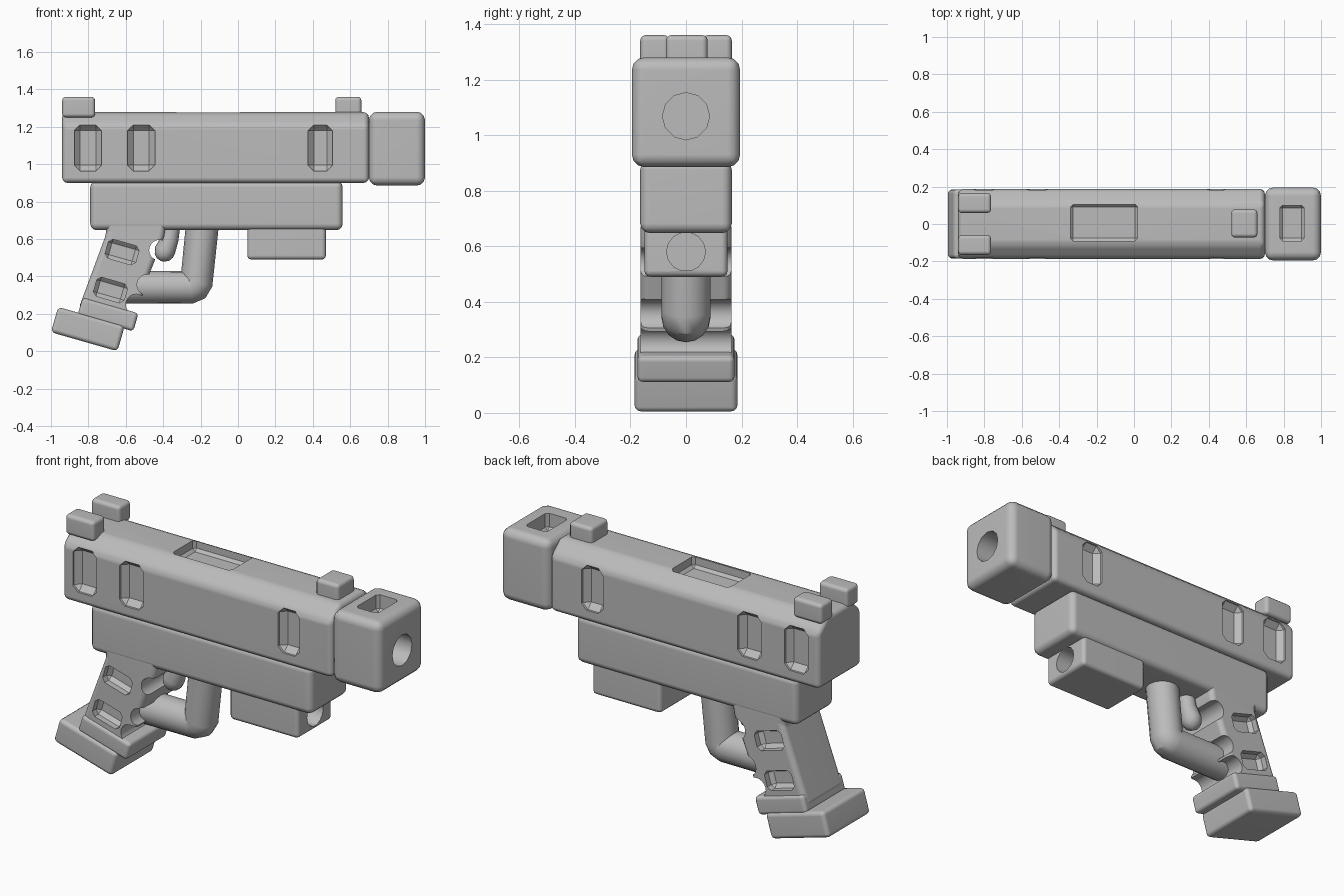
import bpy, bmesh, math
from mathutils import Matrix, Vector

if "Cube" in bpy.data.objects:
    bpy.data.objects.remove(bpy.data.objects["Cube"])

grey = bpy.data.materials.new("plain_grey")
grey.use_nodes = True
COLOUR = (0.5, 0.5, 0.5, 1)
grey.diffuse_color = COLOUR
grey.node_tree.nodes["Principled BSDF"].inputs["Base Color"].default_value = COLOUR


def finish(name, bm, bevel=0.0, segments=3):
    """Turn a bmesh into an object, with rounded edges."""
    bmesh.ops.recalc_face_normals(bm, faces=bm.faces)
    if bevel:
        sharp = [e for e in bm.edges if e.calc_face_angle(0) > 0.3]
        bmesh.ops.bevel(bm, geom=sharp, offset=bevel, segments=segments,
                        profile=0.5, affect='EDGES', clamp_overlap=True)
    mesh = bpy.data.meshes.new(name)
    bm.to_mesh(mesh)
    bm.free()
    mesh.materials.append(grey)
    obj = bpy.data.objects.new(name, mesh)
    bpy.context.collection.objects.link(obj)
    return obj


def box(name, centre, size, bevel=0.02, tilt=0, segments=3):
    bm = bmesh.new()
    bmesh.ops.create_cube(bm, size=1)
    place = Matrix.Translation(centre) @ Matrix.Rotation(math.radians(tilt), 4, 'Y')
    bm.transform(place @ Matrix.Diagonal((*size, 1)))
    return finish(name, bm, bevel, segments)


def span(name, x, y, z, bevel=0.02, segments=3):
    """Box given by its (low, high) extents."""
    centre = [(a + b) / 2 for a, b in (x, y, z)]
    size = [b - a for a, b in (x, y, z)]
    return box(name, centre, size, bevel, 0, segments)


def prism(name, outline, step, bevel):
    """Extrude a closed outline of 3D points along step."""
    bm = bmesh.new()
    face = bm.faces.new([bm.verts.new(p) for p in outline])
    new = bmesh.ops.extrude_face_region(bm, geom=[face])["geom"]
    bmesh.ops.translate(bm, vec=step, verts=[v for v in new if isinstance(v, bmesh.types.BMVert)])
    return finish(name, bm, bevel)


def rod(name, centre, axis, radius, length, sides):
    bm = bmesh.new()
    bmesh.ops.create_cone(bm, cap_ends=True, segments=sides, radius1=radius,
                          radius2=radius, depth=length)
    turn = Vector((0, 0, 1)).rotation_difference(Vector(axis)).to_matrix().to_4x4()
    bm.transform(Matrix.Translation(centre) @ turn)
    return finish(name, bm)


def bake(obj):
    """Replace an object's mesh by its modified mesh."""
    graph = bpy.context.evaluated_depsgraph_get()
    mesh = bpy.data.meshes.new_from_object(obj.evaluated_get(graph))
    obj.modifiers.clear()
    obj.data = mesh


def cut(obj, cutters):
    for cutter in cutters:
        cutter.hide_render = True
        mod = obj.modifiers.new("cut", 'BOOLEAN')
        mod.operation = 'DIFFERENCE'
        mod.solver = 'EXACT'
        mod.object = cutter
    bake(obj)
    for cutter in cutters:
        bpy.data.objects.remove(cutter)
    return obj


def tube(name, path, radius):
    """Round tube along (x, z, radius factor) points."""
    curve = bpy.data.curves.new(name, 'CURVE')
    curve.dimensions = '3D'
    curve.bevel_depth = radius
    curve.bevel_resolution = 6
    curve.use_fill_caps = True
    spline = curve.splines.new('POLY')
    spline.points.add(len(path) - 1)
    for point, (x, z, factor) in zip(spline.points, path):
        point.co = (x, 0, z, 1)
        point.radius = factor
    helper = bpy.data.objects.new(name + "_path", curve)
    bpy.context.collection.objects.link(helper)
    graph = bpy.context.evaluated_depsgraph_get()
    mesh = bpy.data.meshes.new_from_object(helper.evaluated_get(graph))
    bpy.data.objects.remove(helper)
    mesh.materials.clear()
    mesh.materials.append(grey)
    obj = bpy.data.objects.new(name, mesh)
    bpy.context.collection.objects.link(obj)
    return obj


parts = []

# Slide: chamfered section with side pockets and a top port
half = [(0.187, 0.90), (0.187, 1.21), (0.11, 1.278)]
section = half + [(-y, z) for y, z in reversed(half)]
slide = prism("slide", [(-0.94, y, z) for y, z in section], (1.64, 0, 0), 0.028)
pockets = [span("port_cutter", (-0.34, 0.02), (-0.09, 0.105), (1.22, 1.4), 0.015, 1)]
for x0, x1 in ((-0.875, -0.73), (-0.59, -0.445), (0.375, 0.505)):
    for side in (-1, 1):
        pockets.append(box("pocket_cutter", ((x0 + x1) / 2, side * 0.245, 1.087),
                           (x1 - x0, 0.2, 0.245), 0.03, 0, 1))
parts.append(cut(slide, pockets))

# Muzzle block with a bore and a top vent
muzzle = span("muzzle_block", (0.70, 1.0), (-0.195, 0.195), (0.885, 1.28), 0.045)
parts.append(cut(muzzle, [
    rod("bore_cutter", (1.0, 0, 1.068), (1, 0, 0), 0.085, 0.4, 12),
    span("vent_cutter", (0.78, 0.91), (-0.09, 0.10), (1.19, 1.4), 0.015, 1)]))

# Sights
parts.append(span("front_sight", (0.52, 0.66), (-0.072, 0.078), (1.24, 1.36)))
for name, side in (("left", 1), ("right", -1)):
    parts.append(box(name + "_rear_sight", (-0.852, side * 0.112, 1.305), (0.176, 0.106, 0.11)))

# Frame and under-barrel light
parts.append(span("frame", (-0.79, 0.56), (-0.165, 0.165), (0.647, 0.91), 0.035))
light = span("barrel_light", (0.05, 0.47), (-0.15, 0.15), (0.49, 0.70), 0.022)
parts.append(cut(light, [rod("lens_cutter", (0.47, 0, 0.58), (1, 0, 0), 0.07, 0.2, 14)]))

# Grip with finger grooves and side pockets
profile = [(-0.72, 0.70), (-0.70, 0.64), (-0.855, 0.22), (-0.56, 0.14),
           (-0.475, 0.41), (-0.395, 0.61), (-0.38, 0.70)]
grip = prism("grip", [(x, -0.163, z) for x, z in profile], (0, 0.326, 0), 0.03)
cutters = [rod("groove_cutter", (x, 0, z), (0, 1, 0), 0.055, 0.6, 20)
           for x, z in ((-0.42, 0.54), (-0.485, 0.355), (-0.545, 0.25))]
for x, z in ((-0.62, 0.53), (-0.682, 0.327)):
    for side in (-1, 1):
        cutters.append(box("grip_cutter", (x, side * 0.21, z), (0.17, 0.2, 0.105), 0.02, 16, 1))
parts.append(cut(grip, cutters))

# Stepped base of the grip
parts.append(box("grip_collar", (-0.695, 0, 0.197), (0.31, 0.35, 0.10), 0.02, 16))
parts.append(box("base_plate", (-0.803, 0, 0.118), (0.37, 0.37, 0.14), 0.022, 16))

# Trigger guard and trigger
parts.append(tube("trigger_guard", [(-0.19, 0.68, 1), (-0.222, 0.37, 1), (-0.232, 0.35, 1),
                                    (-0.255, 0.342, 1), (-0.60, 0.342, 1)], 0.088))
parts.append(tube("trigger", [(-0.352, 0.68, 0.8), (-0.365, 0.60, 0.85), (-0.39, 0.54, 1),
                              (-0.397, 0.51, 0.88), (-0.401, 0.49, 0.6),
                              (-0.403, 0.48, 0.15)], 0.056))

# Smooth shading with even flat faces
for obj in parts:
    bpy.ops.object.select_all(action='DESELECT')
    obj.select_set(True)
    bpy.context.view_layer.objects.active = obj
    bpy.ops.object.shade_smooth_by_angle(angle=math.radians(35))
    weighted = obj.modifiers.new("even_normals", 'WEIGHTED_NORMAL')
    weighted.keep_sharp = True
